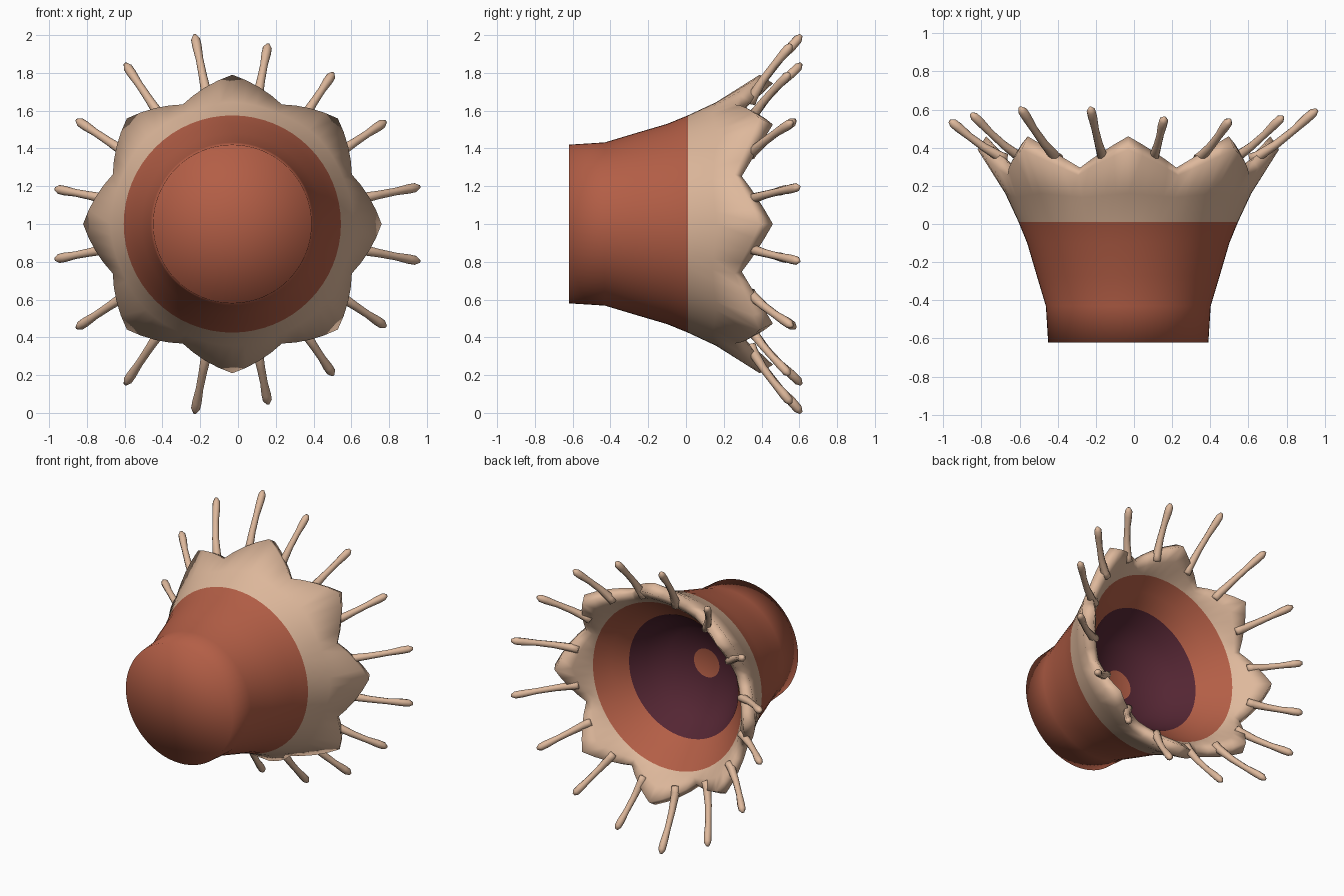
import bpy, bmesh, math
from mathutils import Vector

if "Cube" in bpy.data.objects:
    bpy.data.objects.remove(bpy.data.objects["Cube"])

CX, CZ, N = -0.03, 1.0, 64


def mat(name, c):
    m = bpy.data.materials.new(name)
    m.diffuse_color = (*c, 1)
    m.use_nodes = True
    m.node_tree.nodes["Principled BSDF"].inputs["Base Color"].default_value = m.diffuse_color
    return m


tan = mat("pale tan", (0.73, 0.48, 0.33))
rust = mat("rust orange", (0.45, 0.112, 0.061))
plum = mat("dark plum", (0.088, 0.019, 0.033))


def point(r, y, a):
    # angle measured from straight up, axis along y
    return Vector((CX + r * math.sin(a), y, CZ + r * math.cos(a)))


def finish(bm, name, mats):
    bmesh.ops.recalc_face_normals(bm, faces=bm.faces[:])
    for f in bm.faces:
        f.smooth = True
    me = bpy.data.meshes.new(name)
    bm.to_mesh(me)
    bm.free()
    for m in mats:
        me.materials.append(m)
    ob = bpy.data.objects.new(name, me)
    bpy.context.collection.objects.link(ob)
    return ob


# Cup: rings as (radius, y, extra radius at points, extra y at points, colour of next band)
rings = [
    (0.42, -0.62, 0, 0, 1), (0.432, -0.43, 0, 0, 1), (0.48, -0.27, 0, 0, 1),
    (0.53, -0.10, 0, 0, 1), (0.575, 0.01, 0, 0, 0), (0.635, 0.14, 0.01, 0.02, 0),
    (0.685, 0.255, 0.105, 0.135, 0),              # outer lip
    (0.66, 0.295, 0.085, 0.165, 0),               # crest with eight points
    (0.615, 0.285, 0.05, 0.09, 0),                # inner lip
    (0.585, 0.255, 0, 0, 1), (0.51, 0.16, 0, 0, 1), (0.43, 0.07, 0, 0, 2),
    (0.37, -0.04, 0, 0, 2), (0.26, -0.14, 0, 0, 2), (0.10, -0.19, 0, 0, 1),
]
bm = bmesh.new()
loops = []
for r, y, dr, dy, _ in rings:
    loop = []
    for i in range(N):
        w = abs((i / (N / 8)) % 1 - 0.5) * 2      # 1 at points, 0 in valleys
        loop.append(bm.verts.new(point(r + dr * w, y + dy * w, 2 * math.pi * i / N)))
    loops.append(loop)
for k in range(len(loops) - 1):
    a, b = loops[k], loops[k + 1]
    for i in range(N):
        j = (i + 1) % N
        bm.faces.new((a[i], a[j], b[j], b[i])).material_index = rings[k][4]
# base cap and throat spot
for loop, y in ((loops[0], -0.62), (loops[-1], -0.195)):
    c = bm.verts.new((CX, y, CZ))
    for i in range(N):
        bm.faces.new((loop[i], loop[(i + 1) % N], c)).material_index = 1
finish(bm, "flared_cup", [tan, rust, plum])


# Tentacles: tapered tubes with a small bulb at the tip
def tentacle(name, ang, tip_r, tip_y, sides=8):
    path = [(0.0, 0.0, 0.024), (0.12, 0.04, 0.028), (0.4, 0.30, 0.022), (0.65, 0.58, 0.020),
            (0.84, 0.82, 0.025), (0.94, 0.94, 0.024), (1.0, 1.0, 0.010)]
    r0, y0 = 0.65, 0.345
    pts = [(point(r0 + (tip_r - r0) * u, y0 + (tip_y - y0) * v, ang), w) for u, v, w in path]
    side = Vector((math.cos(ang), 0, -math.sin(ang)))
    bm = bmesh.new()
    loops = []
    for k, (p, w) in enumerate(pts):
        t = (pts[min(k + 1, len(pts) - 1)][0] - pts[max(k - 1, 0)][0]).normalized()
        up = side.cross(t)
        loops.append([bm.verts.new(p + w * (math.cos(q) * side + math.sin(q) * up))
                      for q in (2 * math.pi * s / sides for s in range(sides))])
    for a, b in zip(loops, loops[1:]):
        for i in range(sides):
            j = (i + 1) % sides
            bm.faces.new((a[i], a[j], b[j], b[i]))
    bm.faces.new(loops[0])
    bm.faces.new(loops[-1])
    finish(bm, name, [tan])


# lengths run clockwise from the top; lower half mirrors the upper half
right = [0.97, 0.96, 0.975, 1.01]
left = [1.02, 1.02, 0.99, 0.955]
reach = right + right[::-1] + left + left[::-1]
reach = right + right[::-1] + left[:] + left[::-1][4:]
for i in range(4):
    a = math.radians(11.25 + 22.5 * i)
    for half, s in ((right, 1), (left, -1)):
        r = half[i]
        y = 0.535 + (r - 0.95) * 1.05
        label = "right" if s > 0 else "left"
        tentacle(f"tentacle_upper_{label}_{i}", s * a, r, y)
        tentacle(f"tentacle_lower_{label}_{i}", math.pi - s * a, r, y)
